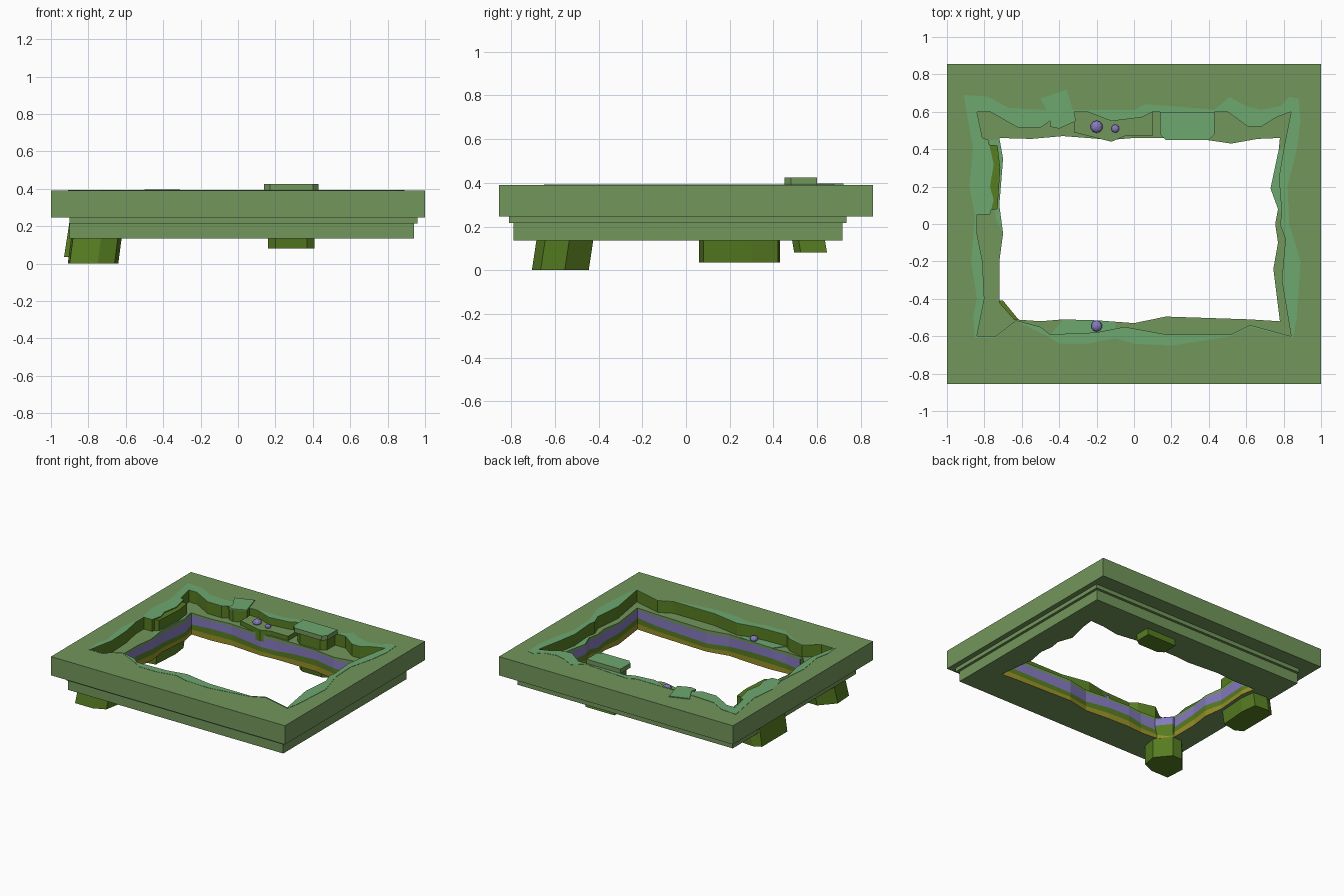
import bpy
import bmesh
import math
from mathutils import Vector
from mathutils.geometry import tessellate_polygon

default = bpy.data.objects.get("Cube")
if default:
    bpy.data.objects.remove(default, do_unlink=True)


def linear(c):
    return c / 12.92 if c < 0.04 else ((c + 0.055) / 1.055) ** 2.4


def make_material(name, r, g, b):
    mat = bpy.data.materials.new(name)
    mat.use_nodes = True
    colour = (linear(r), linear(g), linear(b), 1)
    mat.diffuse_color = colour
    mat.node_tree.nodes["Principled BSDF"].inputs["Base Color"].default_value = colour
    return mat


moss = make_material("moss green", 0.45, 0.59, 0.36)
grass = make_material("light grass green", 0.43, 0.66, 0.44)
rock = make_material("dark rock green", 0.34, 0.49, 0.13)
violet = make_material("violet", 0.52, 0.48, 0.75)
ochre = make_material("ochre yellow", 0.60, 0.56, 0.15)


def finish(name, bm, materials):
    bmesh.ops.recalc_face_normals(bm, faces=bm.faces)
    mesh = bpy.data.meshes.new(name)
    bm.to_mesh(mesh)
    bm.free()
    for mat in materials:
        mesh.materials.append(mat)
    obj = bpy.data.objects.new(name, mesh)
    bpy.context.collection.objects.link(obj)
    return obj


def prism(name, loops, bottom, top, cap, outer_side, hole_side=None):
    """Extrude an outline, with optional holes, between two heights."""
    bm = bmesh.new()
    low, high = [], []
    for k, loop in enumerate(loops):
        lo = [bm.verts.new((x / 100, y / 100, bottom)) for x, y in loop]
        hi = [bm.verts.new((x / 100, y / 100, top)) for x, y in loop]
        for i in range(len(loop)):
            j = (i + 1) % len(loop)
            face = bm.faces.new((lo[i], lo[j], hi[j], hi[i]))
            face.material_index = 2 if k else 1
        low += lo
        high += hi
    flat = [[Vector((x, y, 0)) for x, y in loop] for loop in loops]
    for tri in tessellate_polygon(flat):
        for ring in (low, high):
            bm.faces.new([ring[i] for i in tri])
    return finish(name, bm, [cap, outer_side, hole_side or outer_side])


def rect(left, right, front, back):
    return [(left, front), (right, front), (right, back), (left, back)]


def rings(name, sections, materials, closed=True):
    """Skin a stack of equal rings, one material for each band."""
    bm = bmesh.new()
    stack = [[bm.verts.new(p) for p in ring] for ring in sections]
    n = len(stack[0])
    for band in range(len(stack) - 1):
        a, b = stack[band], stack[band + 1]
        for i in range(n):
            j = (i + 1) % n
            bm.faces.new((a[i], a[j], b[j], b[i])).material_index = band
    if closed:
        bm.faces.new(stack[0])
        bm.faces.new(stack[-1]).material_index = len(stack) - 2
    return finish(name, bm, materials)


# Ragged outlines, in hundredths: upper rim, then inner opening, then grass edge
rim_back = [(-84, 60), (-77, 60), (-62, 51.5), (-50, 51.5), (-45, 55), (-44, 52),
            (-40, 51), (-31, 55), (-32, 60), (-25, 60), (-12, 55), (4, 57), (10, 60),
            (43, 60), (50, 60), (61, 52), (68, 52), (76, 57), (84, 60)]
rim_right = [(80, 40), (77.5, 25), (79, 5), (78, 0), (81, -8), (79, -30), (82, -48)]
rim_front = [(84, -60), (62, -54), (52, -59), (17, -59), (-5, -55), (-20, -58),
             (-45, -59), (-50, -55), (-63, -51.5), (-74, -60), (-84, -60)]
rim_left = [(-80, -40), (-81, -20), (-84, -5), (-84, 5), (-77, 5), (-75, 13),
            (-77, 20), (-75, 32), (-78, 45), (-81, 46)]
rim = rim_back + rim_right + rim_front + rim_left

opening = [(-72, 46), (-55, 45.5), (-38, 47), (-12, 45), (0, 46), (14, 46), (35, 45.5),
           (52, 43), (66, 45.5), (78, 46), (77, 36), (73, 19), (77, 8), (75.5, 0),
           (77, -10), (74.5, -24), (78, -52), (62, -51), (17, -49.5), (0, -53),
           (-20, -51.5), (-38, -51), (-50, -52), (-64, -51), (-72, -42), (-72, -20),
           (-70, -5), (-72, 10), (-70, 35)]

grass_edge = [(-91, 69), (-78, 68), (-67, 62), (-50, 61), (-25, 61), (0, 61), (6, 64),
              (20, 63), (43, 61), (51, 68), (60, 63), (68, 61), (78, 63), (83, 68),
              (88, 67), (89, 55), (87, 40), (82, 20), (83, 0), (89, -20), (87, -50),
              (85, -61), (62, -55), (52, -60), (20, -65), (0, -64), (-10, -61),
              (-25, -64), (-40, -64), (-46, -60), (-63, -52), (-74, -61), (-85, -61),
              (-86, -50), (-84, -40), (-87, -20), (-85, 5), (-88, 20), (-86, 40)]

# Stepped frame and the ledge inside it
prism("frame_top", [rect(-100, 100, -85.5, 85.5), rim], 0.245, 0.39, moss, moss, rock)
prism("frame_step", [rect(-90, 96, -81, 73.5), opening], 0.215, 0.245, moss, moss)
prism("frame_base", [rect(-90, 94, -79, 71.5), opening], 0.135, 0.215, moss, moss)
prism("ledge", [rect(-90, 92, -75, 70), opening], 0.245, 0.3, moss, moss)
prism("grass_border", [grass_edge, rim], 0.389, 0.392, grass, grass)

# Wavy coloured strata lining the opening
strata = []
for z, wave in ((0.135, 0), (0.172, 0.008), (0.212, 0.014), (0.28, 0.006), (0.301, 0)):
    strata.append([(x * 0.00996, y * 0.00996, z + wave * math.sin(i * 1.3))
                   for i, (x, y) in enumerate(opening)])
rings("strata_wall", strata, [ochre, rock, violet, moss], closed=False)


# Rock columns that run through the frame and hang below it
def column(name, outline, bottom, top, lean):
    levels = (bottom, 0.2, 0.23, 0.29, top)
    sections = []
    for z in levels:
        t = max(0, (0.23 - z) / (0.23 - bottom))
        sections.append([(x / 100 + lean[0] * t, y / 100 + lean[1] * t, z)
                         for x, y in outline])
    return rings(name, sections, [rock, rock, violet, rock])


column("left_column", [(-90, 9), (-90, 40), (-84, 43), (-73, 42), (-71.5, 30),
                       (-73, 8), (-84, 6)], 0.035, 0.385, (-0.03, 0))
column("corner_column", [(-87, -67), (-88, -52), (-78, -41), (-70, -41), (-61, -52),
                         (-63, -63), (-72, -67)], 0, 0.27, (-0.03, -0.035))
column("back_column", [(16, 50), (20, 47), (37, 47), (41, 50), (41, 62), (16, 62)],
       0.08, 0.39, (0, 0.025))

# Grass caps and raised slabs
prism("back_cap", [[(14, 48), (17, 45), (40, 45), (43, 48), (43, 60), (14, 60)]],
      0.39, 0.425, grass, moss)
prism("grass_flap", [[(-50, 67), (-36, 72), (-31, 55), (-40, 51), (-45, 52), (-44, 56)]],
      0.385, 0.397, grass, grass)
prism("back_platform", [[(-32, 62), (-32, 49), (-12, 44), (-5, 47), (10, 47), (10, 62)]],
      0.25, 0.335, moss, rock)
prism("left_lip", [[(-77, 45), (-72, 45), (-70, 35), (-72, 10), (-70, -5), (-74, 3)]],
      0.299, 0.304, grass, grass)
prism("front_lip", [[(-45, -60), (-38, -60), (-10, -56), (-10, -52.5), (-20, -51.5),
                     (-38, -51)]], 0.299, 0.304, grass, grass)
prism("right_lip", [[(80, 42), (77, 38), (73, 19), (77, 8), (80, 5)]],
      0.299, 0.304, grass, grass)


# Small violet buds growing on the ledges
def bud(name, x, y, z, radius):
    bm = bmesh.new()
    bmesh.ops.create_icosphere(bm, subdivisions=2, radius=radius)
    bmesh.ops.scale(bm, verts=bm.verts, vec=(1, 1, 0.7))
    bmesh.ops.translate(bm, verts=bm.verts, vec=(x, y, z))
    finish(name, bm, [violet])


bud("large_bud", -0.2, 0.52, 0.345, 0.033)
bud("small_bud", -0.1, 0.51, 0.342, 0.022)
bud("front_bud", -0.2, -0.545, 0.315, 0.03)
